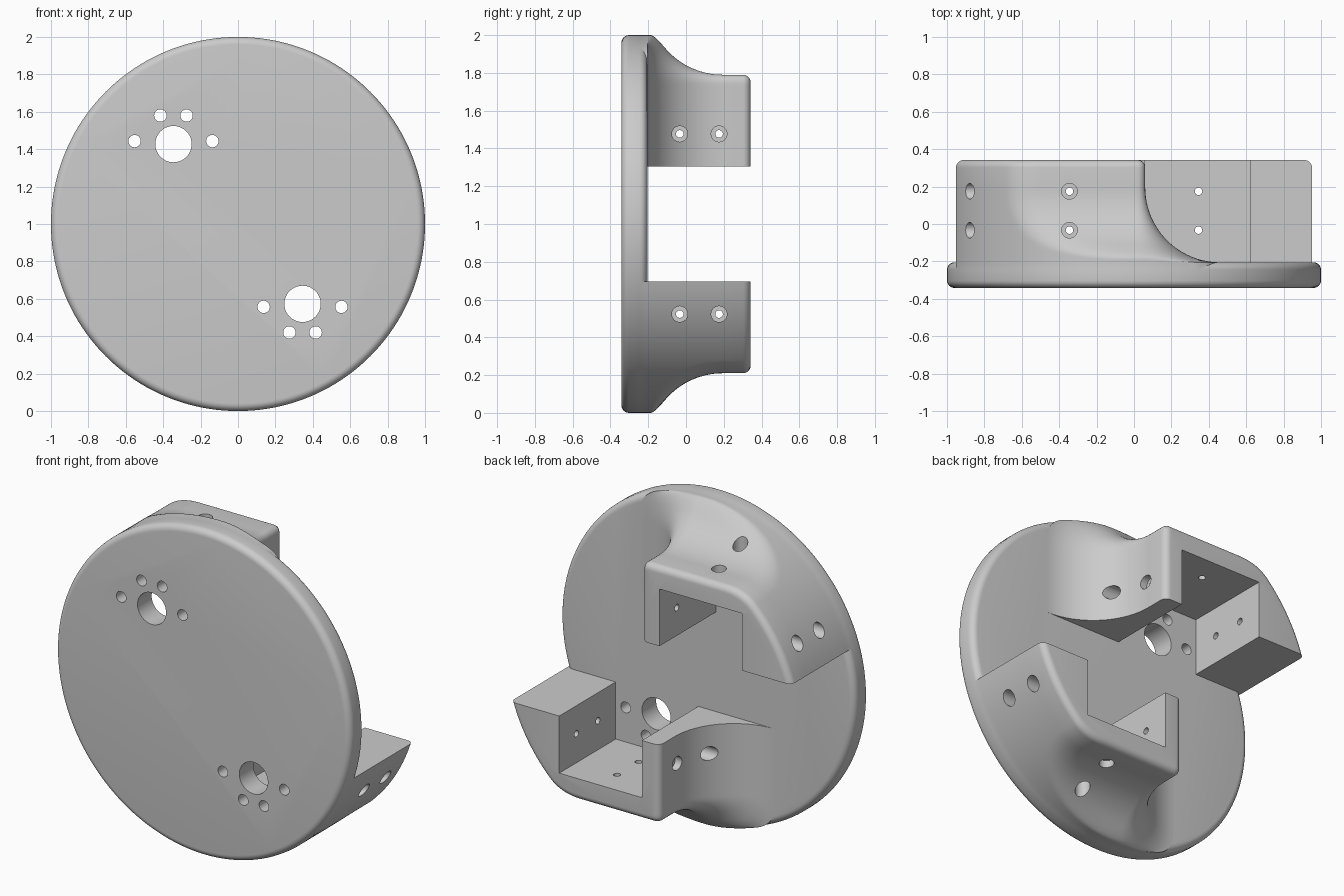
import bpy, bmesh, math
from mathutils import Matrix, Vector

if "Cube" in bpy.data.objects:
    bpy.data.objects.remove(bpy.data.objects["Cube"])

# Everything is built around the disc axis (z = 0), then lifted by 1.
FRONT, BACK, PLATE = -0.342, 0.342, -0.205   # plate front, block back, plate back
FILLET, EDGE = 0.4, 0.04                     # scoop radius, small edge radius
HALF_TURN = Matrix.Rotation(math.pi, 4, 'Y')


def make_object(name, bm):
    bmesh.ops.recalc_face_normals(bm, faces=bm.faces[:])
    mesh = bpy.data.meshes.new(name)
    bm.to_mesh(mesh)
    bm.free()
    ob = bpy.data.objects.new(name, mesh)
    bpy.context.collection.objects.link(ob)
    return ob


def boolean(target, other, operation):
    mod = target.modifiers.new("bool", 'BOOLEAN')
    mod.operation, mod.object, mod.solver = operation, other, 'EXACT'
    bpy.ops.object.select_all(action='DESELECT')
    bpy.context.view_layer.objects.active = target
    target.select_set(True)
    bpy.ops.object.modifier_apply(modifier=mod.name)
    bpy.data.objects.remove(other)


def rod(bm, a, b, r, segs=32):
    a, b = Vector(a), Vector(b)
    m = Matrix.Translation((a + b) / 2) @ (b - a).to_track_quat('Z', 'Y').to_matrix().to_4x4()
    return bmesh.ops.create_cone(bm, cap_ends=True, segments=segs, radius1=r, radius2=r,
                                 depth=(b - a).length, matrix=m)['verts']


# Outline of the block at depth y: disc edge and a rounded corner, softly blended
def block_distance(x, z, y):
    back = y - (BACK - EDGE)
    trim = EDGE - math.sqrt(max(EDGE**2 - back**2, 0)) if back > 0 else 0
    low = min(max(0.195 - y, 0), FILLET)
    flare = FILLET - math.sqrt(max(FILLET**2 - low**2, 0))
    px, pz = x - (0.06 - EDGE), z - (0.79 - EDGE)
    corner = math.hypot(px, pz) if px > 0 and pz > 0 else max(px, pz)
    a = corner - EDGE - flare + trim
    b = math.hypot(x, z) - 0.9995 + trim
    k = 0.07
    return max(a, b) + max(k - abs(a - b), 0)**2 / (4 * k)


# Motor block: outlines lofted along y, flat on its inner side
def block(name, turned):
    bm = bmesh.new()
    ys = [-0.27]
    ys += [0.195 - FILLET * math.cos(math.radians(i * 90 / 24)) for i in range(25)]
    ys += [BACK - EDGE + EDGE * math.sin(math.radians(i * 90 / 6)) for i in range(7)]
    rings, n = [], 160
    for y in ys:
        ring = []
        for i in range(n + 1):
            c, s = math.cos(math.pi * i / n), math.sin(math.pi * i / n)
            lo, hi = 0.0, 1.6
            for _ in range(26):
                t = (lo + hi) / 2
                if block_distance(-0.3 + t * c, 0.305 + t * s, y) < 0:
                    lo = t
                else:
                    hi = t
            ring.append(bm.verts.new((-0.3 + lo * c, y, 0.305 + lo * s)))
        rings.append(ring)
    for p, q in zip(rings, rings[1:]):
        for i in range(n + 1):
            j = (i + 1) % (n + 1)
            bm.faces.new((p[i], p[j], q[j], q[i]))
    bm.faces.new(rings[0])
    bm.faces.new(rings[-1])
    if turned:
        bm.transform(HALF_TURN)
    ob = make_object(name, bm)

    # Square motor pocket
    cut = bmesh.new()
    m = Matrix.Translation((-0.34, 0, 0.4275)) @ Matrix.Diagonal((0.56, 1.6, 0.455, 1))
    bmesh.ops.create_cube(cut, size=1, matrix=m)
    if turned:
        cut.transform(HALF_TURN)
    boolean(ob, make_object("pocket_cutter", cut), 'DIFFERENCE')
    return ob


# Round base plate with softened rims
bm = bmesh.new()
rod(bm, (0, FRONT, 0), (0, PLATE, 0), 1.0, 160)
rims = [e for e in bm.edges if abs(e.verts[0].co.y - e.verts[1].co.y) < 1e-4]
bmesh.ops.bevel(bm, geom=rims, offset=EDGE, segments=6, profile=0.5, affect='EDGES')
body = make_object("motor_mount_plate", bm)

for label, turned in (("upper_block", False), ("lower_block", True)):
    boolean(body, block(label, turned), 'UNION')

# Shaft holes, plate screw holes and thin block screw holes
thin, wide = bmesh.new(), bmesh.new()
for turned in (False, True):
    t, w = bmesh.new(), bmesh.new()
    rod(t, (-0.345, -0.5, 0.427), (-0.345, -0.15, 0.427), 0.097, 64)
    for dx, dz in ((-0.208, 0.016), (0.208, 0.016), (-0.07, 0.153), (0.07, 0.153)):
        x, z = -0.345 + dx, 0.427 + dz
        rod(t, (x, -0.5, z), (x, -0.15, z), 0.033)
    for y in (-0.033, 0.175):
        rod(t, (-1.2, y, 0.477), (0.4, y, 0.477), 0.02)
        rod(t, (-0.345, y, 0.6), (-0.345, y, 1.2), 0.02)
        # Counterbores
        rod(w, (-1.2, y, 0.477), (-0.8, y, 0.477), 0.042)
        rod(w, (0.02, y, 0.477), (0.4, y, 0.477), 0.042)
        rod(w, (-0.345, y, 0.75), (-0.345, y, 1.2), 0.042)
    for src, dst in ((t, thin), (w, wide)):
        if turned:
            src.transform(HALF_TURN)
        tmp = bpy.data.meshes.new("tmp")
        src.to_mesh(tmp)
        dst.from_mesh(tmp)
        src.free()
        bpy.data.meshes.remove(tmp)
for name, cutter in (("hole_cutter", thin), ("counterbore_cutter", wide)):
    boolean(body, make_object(name, cutter), 'DIFFERENCE')

body.location.z = 1.0
bpy.ops.object.select_all(action='DESELECT')
body.select_set(True)
bpy.context.view_layer.objects.active = body
bpy.ops.object.shade_smooth_by_angle(angle=math.radians(30))
